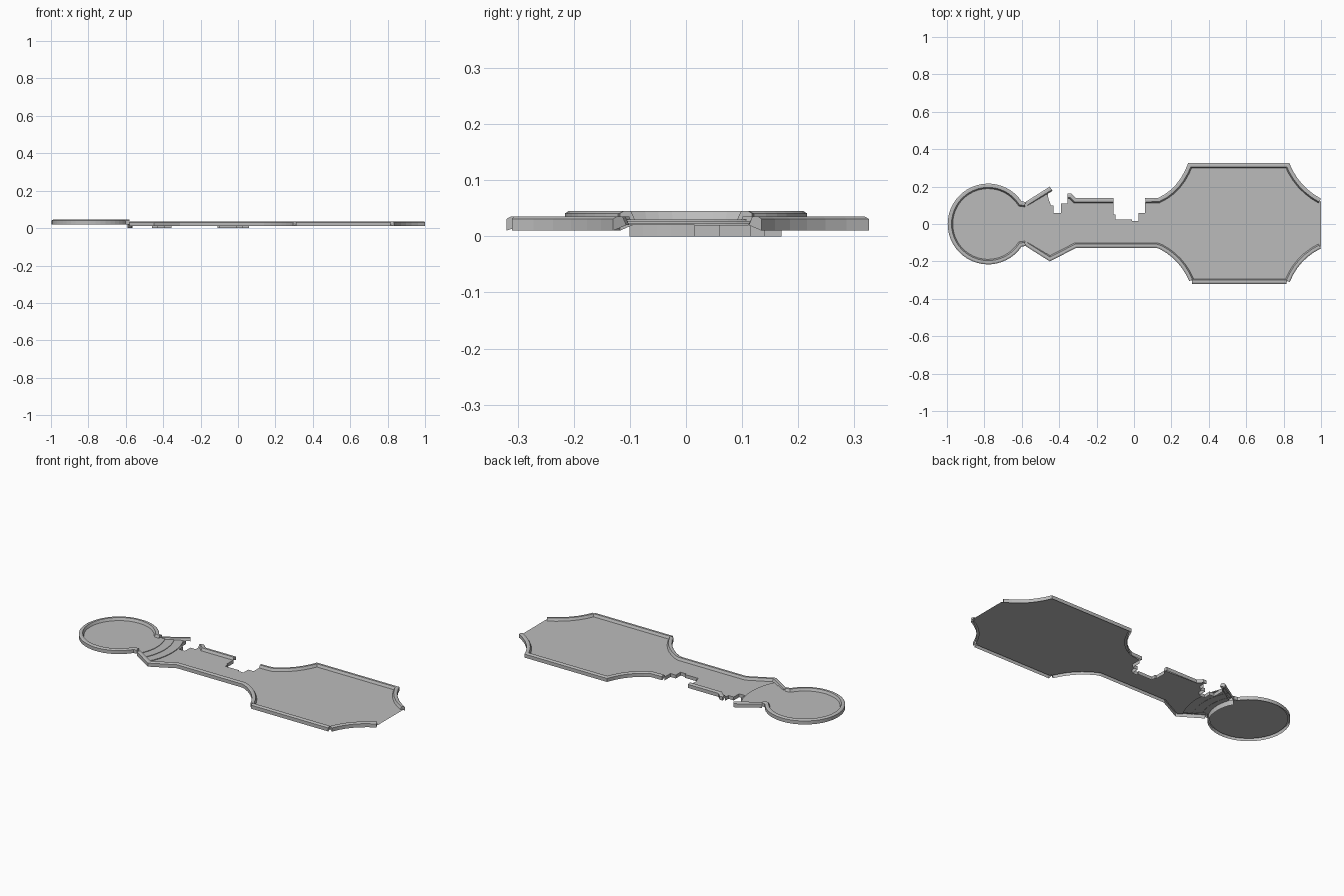
import bpy
import bmesh
from math import cos, sin, radians
from mathutils import Vector

cube = bpy.data.objects.get("Cube")
if cube:
    bpy.data.objects.remove(cube)

# Single stone colour
stone = bpy.data.materials.new("grey_stone")
stone.use_nodes = True
GREY = (0.5, 0.5, 0.5, 1)
stone.diffuse_color = GREY
stone.node_tree.nodes["Principled BSDF"].inputs["Base Color"].default_value = GREY

FLOOR, HIGH_FLOOR = 0.02, 0.03
HUB = Vector((-0.78, 0))
PROFILE = [(0, 0.01), (0, 0.031), (0.007, 0.035), (0.02, 0.035), (0.027, FLOOR)]


def make(name, verts, faces):
    mesh = bpy.data.meshes.new(name)
    mesh.from_pydata(verts, [], faces)
    mesh.materials.append(stone)
    obj = bpy.data.objects.new(name, mesh)
    bpy.context.collection.objects.link(obj)
    return obj


def offset(path, dist):
    """Shift an open path to its left with mitred corners."""
    pts = [Vector(p) for p in path]
    out = []
    for i, p in enumerate(pts):
        a = (p - pts[i - 1]).normalized() if i else None
        b = (pts[i + 1] - p).normalized() if i < len(pts) - 1 else None
        a, b = a or b, b or a
        n = Vector((-a.y - b.y, a.x + b.x)).normalized()
        out.append(p + n * dist / max(0.4, n.dot(Vector((-a.y, a.x)))))
    return out


def rail(name, path, lift=0.0):
    """Sweep the moulded rim profile along a path, capping both ends."""
    rows = [[(*p, z + lift) for p in offset(path, d)] for d, z in PROFILE]
    n, m = len(path), len(PROFILE)
    verts = [v for row in rows for v in row]
    faces = [(r * n + i, r * n + i + 1, r * n + n + i + 1, r * n + n + i)
             for r in range(m - 1) for i in range(n - 1)]
    faces += [[r * n for r in range(m)], [r * n + n - 1 for r in reversed(range(m))]]
    return make(name, verts, faces)


def floor(name, outline, z):
    bm = bmesh.new()
    face = bm.faces.new([bm.verts.new((p[0], p[1], z)) for p in outline])
    face.normal_update()
    if face.normal.z < 0:
        face.normal_flip()
    bmesh.ops.triangulate(bm, faces=[face])
    obj = make(name, [], [])
    bm.to_mesh(obj.data)
    bm.free()


def wall(name, path, top, bottom):
    n = len(path)
    verts = [(p[0], p[1], z) for z in (bottom, top) for p in path]
    make(name, verts, [(i, i + 1, n + i + 1, n + i) for i in range(n - 1)])


def arc(radius, start, end, steps):
    return [HUB + radius * Vector((cos(t), sin(t))) for t in
            (radians(start + (end - start) * i / steps) for i in range(steps + 1))]


def scoop(a, b, toward, steps=6):
    """Shallow concave corner curve bowed toward a control point."""
    a, b, c = Vector(a), Vector(b), Vector(toward)
    return [a * (1 - t) ** 2 + c * 2 * t * (1 - t) + b * t * t
            for t in (i / steps for i in range(steps + 1))]


# Rim paths, run counter-clockwise so the floor lies on their left
hub_path = [(-0.58, 0.118)] + arc(0.216, 34, 326, 40) + [(-0.58, -0.118)]
flare_path = [(-0.45, 0.2), (-0.58, 0.118)]
walk_path = [(-0.58, -0.118), (-0.45, -0.2), (-0.31, -0.128), (0.12, -0.128)]
walk_path += scoop((0.14, -0.135), (0.295, -0.305), (0.245, -0.19))
front_path = [(0.31, -0.32), (0.815, -0.32)]
corner_path = scoop((0.833, -0.31), (1, -0.13), (0.88, -0.19))
back_path = scoop((1, 0.135), (0.83, 0.326), (0.88, 0.2))
back_path += scoop((0.29, 0.326), (0.13, 0.14), (0.24, 0.19)) + [(0.06, 0.138)]
ledge_path = [(-0.11, 0.138), (-0.31, 0.138), (-0.335, 0.163), (-0.355, 0.163)]

rail("hub_rim", hub_path, HIGH_FLOOR - FLOOR)
rail("flare_rim", flare_path)
rail("walkway_rim", walk_path)
rail("front_rim", front_path)
rail("front_corner_rim", corner_path)
rail("back_rim", back_path)
rail("ledge_rim", ledge_path)

# Broken stepped edges of the walkway
notch = [(0.06, 0.115), (0.06, 0.06), (0.025, 0.06), (0.025, 0.015), (-0.01, 0.015),
         (-0.01, 0.025), (-0.1, 0.025), (-0.1, 0.05), (-0.11, 0.05), (-0.11, 0.115)]
gap = [(-0.355, 0.14), (-0.355, 0.11), (-0.39, 0.11), (-0.39, 0.06), (-0.43, 0.06),
       (-0.43, 0.1), (-0.46, 0.1), (-0.46, 0.17)]
wall("notch_wall", notch, FLOOR, 0)
wall("gap_wall", gap, FLOOR, 0)

# Round hub floor and curved treads leading down to the walkway
floor("hub_floor", arc(0.205, 0, 351, 39), HIGH_FLOOR)
radii = [0.2, 0.25, 0.3, 0.35]
for i in range(3):
    z = HIGH_FLOOR - 0.003 * i
    floor(f"tread_{i + 1}", arc(radii[i], -29, 29, 10) + arc(radii[i + 1], 29, -29, 10), z)
    wall(f"riser_{i + 1}", arc(radii[i + 1], -29, 29, 10), z, z - 0.004)
wall("stair_foundation", arc(0.215, -28, 28, 8), HIGH_FLOOR, 0)

# Walkway and large platform floor
IN = 0.012
outline = arc(0.35, 29, -29, 10) + offset(walk_path, IN)[1:] + offset(front_path, IN)
outline += offset(corner_path, IN)[:-1] + [(1, -0.12), (1, 0.12)]
outline += offset(back_path, IN)[1:-1] + notch + offset(ledge_path, IN)[1:-1] + gap
floor("platform_floor", outline, FLOOR)
